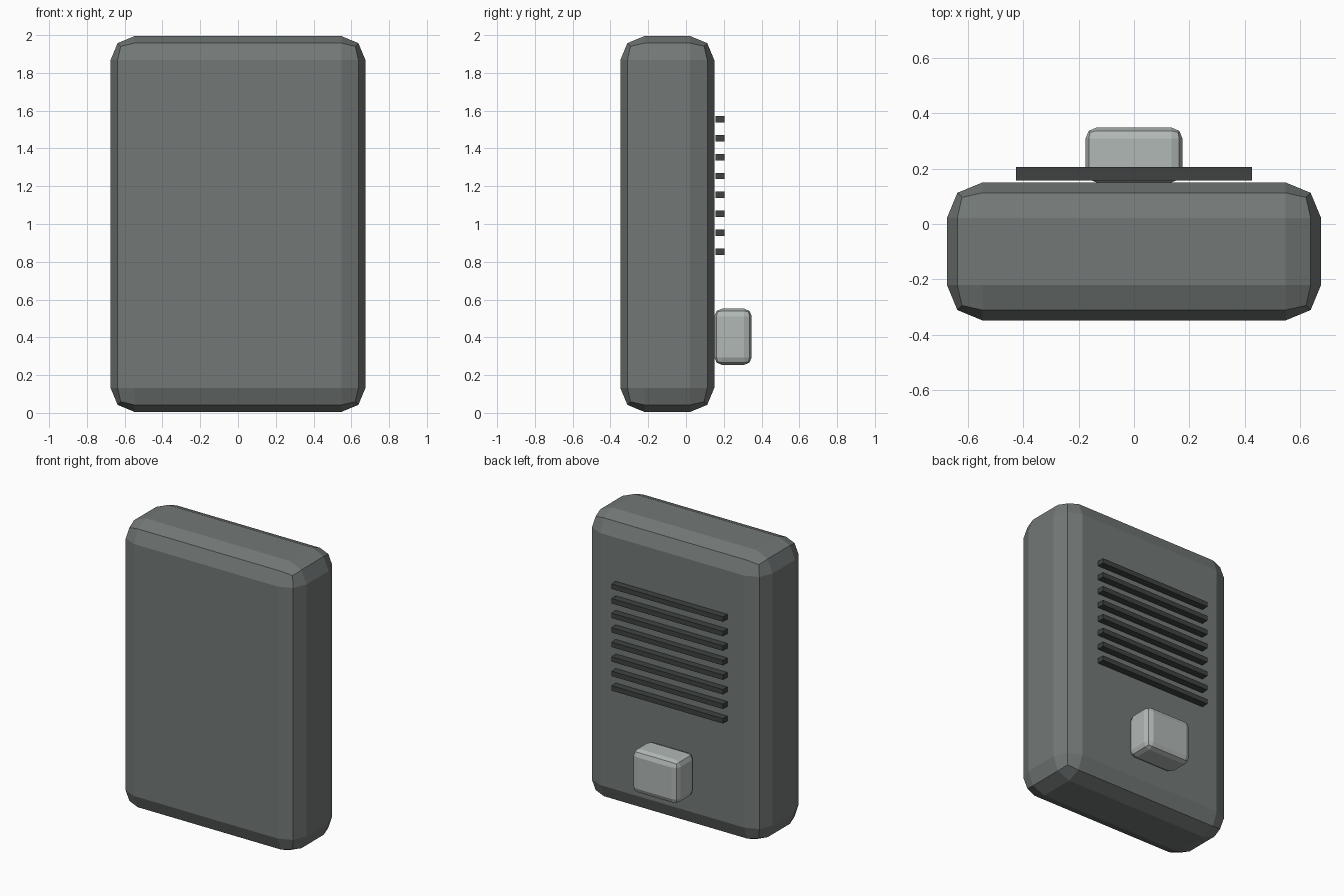
import bpy

if "Cube" in bpy.data.objects:
    bpy.data.objects.remove(bpy.data.objects["Cube"])


def material(name, color):
    mat = bpy.data.materials.new(name)
    mat.diffuse_color = (*color, 1)
    mat.use_nodes = True
    mat.node_tree.nodes["Principled BSDF"].inputs["Base Color"].default_value = mat.diffuse_color
    return mat


def box(name, center, size, mat, bevel=0):
    bpy.ops.mesh.primitive_cube_add(size=1, location=center)
    obj = bpy.context.object
    obj.name = name
    obj.scale = size
    bpy.ops.object.transform_apply(location=False, rotation=False, scale=True)
    obj.data.materials.append(mat)
    if bevel:
        mod = obj.modifiers.new("Bevel", 'BEVEL')
        mod.width = bevel
        mod.segments = 2
    return obj


casing_grey = material("casing_grey", (0.17, 0.19, 0.185))
slat_dark = material("slat_dark", (0.05, 0.055, 0.055))
button_light = material("button_light", (0.44, 0.48, 0.46))

# Rounded casing
box("casing", (0, -0.099, 1), (1.35, 0.498, 1.99), casing_grey, 0.128)

# Speaker grille slats on the back
for i in range(8):
    box(f"grille_slat_{i + 1}", (0, 0.181, 0.854 + 0.1 * i),
        (0.85, 0.048, 0.034), slat_dark)

# Push button below the grille
box("button", (0, 0.249, 0.403), (0.35, 0.198, 0.297), button_light, 0.04)
